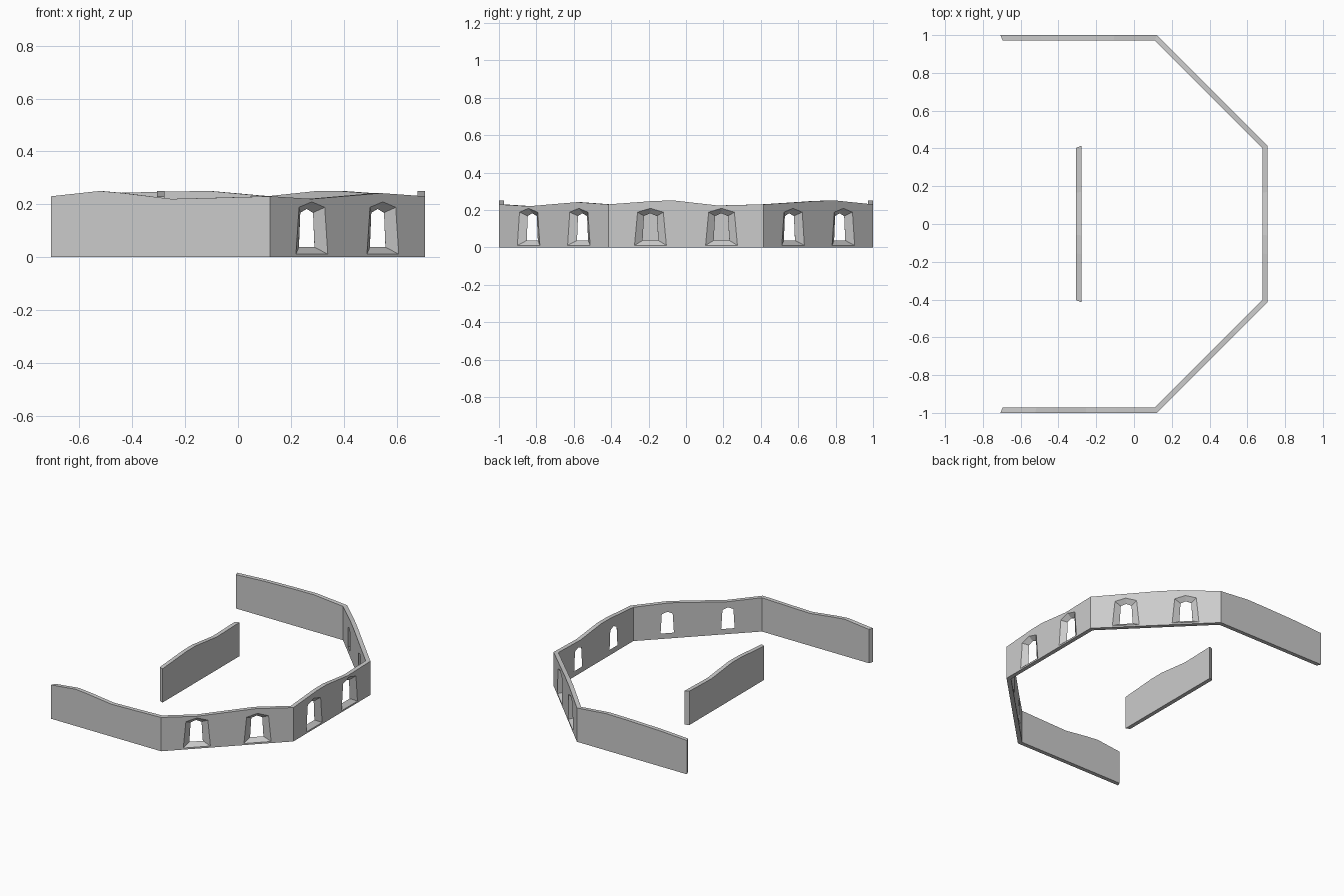
import bpy, bmesh
from math import radians, tan, pi
from mathutils import Matrix

if "Cube" in bpy.data.objects:
    bpy.data.objects.remove(bpy.data.objects["Cube"])

CX = -0.293               # centre of the octagon the walls follow
HALF = tan(pi / 8)        # half length of an outer side
T = 0.028                 # wall thickness
END = 0.23                # wall height at every corner


def loft(name, inner, outer, d0, d1, matrix):
    """Solid between two (u, z) outlines standing at depths d0 and d1."""
    bm = bmesh.new()
    a = [bm.verts.new((d0, u, z)) for u, z in inner]
    b = [bm.verts.new((d1, u, z)) for u, z in outer]
    bm.faces.new(a)
    bm.faces.new(b)
    n = len(a)
    for i in range(n):
        j = (i + 1) % n
        bm.faces.new((a[i], a[j], b[j], b[i]))
    bmesh.ops.recalc_face_normals(bm, faces=bm.faces)
    me = bpy.data.meshes.new(name)
    bm.to_mesh(me)
    bm.free()
    ob = bpy.data.objects.new(name, me)
    bpy.context.collection.objects.link(ob)
    ob.matrix_world = matrix
    return ob


def arch(c, base, top, z0, z1, peak):
    """Tapered window outline with a pointed head."""
    return [(c - base, z0), (c + base, z0), (c + top, z1), (c, peak), (c - top, z1)]


def wall(name, angle, dist, crest, windows=()):
    """Wall with mitred ends and an uneven crest; dist is the outer face depth."""
    m = Matrix.Translation((CX, 0, 0)) @ Matrix.Rotation(radians(angle), 4, 'Z')
    pts = [(-HALF, 0), (HALF, 0), (HALF, END)] + crest[::-1] + [(-HALF, END)]
    k = 1 - T * tan(pi / 8) / HALF
    ob = loft(name, [(u * k, z) for u, z in pts], pts, dist - T, dist, m)

    # splayed window openings
    for c in windows:
        small = arch(c, 0.042, 0.034, 0.037, 0.168, 0.182)
        big = arch(c, 0.085, 0.069, 0.011, 0.188, 0.209)
        e = 0.1           # run the cutter slightly past both faces
        mix = lambda t: [(p[0] + (q[0] - p[0]) * t, p[1] + (q[1] - p[1]) * t)
                         for p, q in zip(small, big)]
        cut = loft("window_cutter", mix(-e), mix(1 + e),
                   dist - T - e * T, dist + e * T, m)
        cut.hide_render = True
        mod = ob.modifiers.new("window", 'BOOLEAN')
        mod.operation = 'DIFFERENCE'
        mod.solver = 'EXACT'
        mod.object = cut
        bpy.context.view_layer.objects.active = ob
        bpy.ops.object.modifier_apply(modifier=mod.name)
        bpy.data.objects.remove(cut)
    return ob


PAIR = (-0.19, 0.19)
# outer ring of walls
wall("front_wall", -90, 1, [(-0.23, 0.25), (-0.14, 0.242), (0.04, 0.22), (0.2, 0.224)])
wall("front_diagonal_wall", -45, 1, [(-0.19, 0.22), (0.18, 0.242)], PAIR)
wall("right_wall", 0, 1, [(-0.16, 0.249), (-0.06, 0.25), (0.17, 0.224)], PAIR)
wall("back_diagonal_wall", 45, 1, [(-0.12, 0.243), (0.0, 0.249), (0.14, 0.25)], PAIR)
wall("back_wall", 90, 1, [(-0.19, 0.25), (-0.04, 0.248), (0.2, 0.242)])
# free-standing inner wall
wall("inner_wall", 0, T / 2, [(-0.16, 0.249), (-0.06, 0.25), (0.17, 0.224)])
